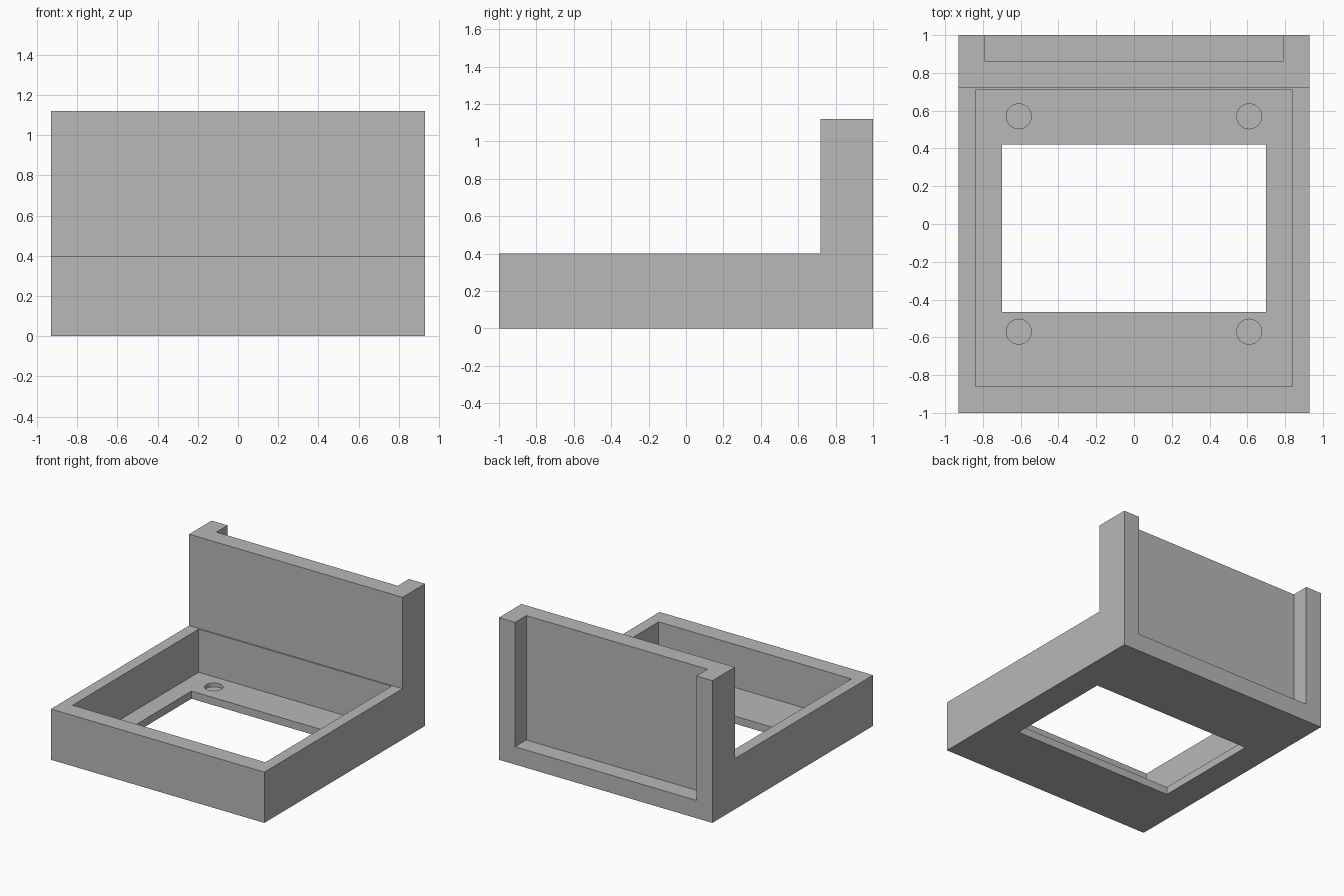
import bpy
import bmesh
from mathutils import Matrix

cube = bpy.data.objects.get("Cube")
if cube:
    bpy.data.objects.remove(cube, do_unlink=True)

# Single plain grey material
grey = bpy.data.materials.new("plain grey")
grey.use_nodes = True
colour = (0.48, 0.48, 0.48, 1)
grey.diffuse_color = colour
grey.node_tree.nodes["Principled BSDF"].inputs["Base Color"].default_value = colour

HALF_WIDTH = 0.93
RIM_Z, TOP_Z, FLOOR_Z = 0.4, 1.12, 0.06
OVER = 0.1  # how far cutters reach past open sides


def add_object(name, bm):
    bmesh.ops.recalc_face_normals(bm, faces=bm.faces)
    mesh = bpy.data.meshes.new(name)
    bm.to_mesh(mesh)
    bm.free()
    mesh.materials.append(grey)
    obj = bpy.data.objects.new(name, mesh)
    bpy.context.collection.objects.link(obj)
    return obj


def box(name, low, high):
    bm = bmesh.new()
    bmesh.ops.create_cube(bm, size=1)
    for v in bm.verts:
        v.co = [h if c > 0 else l for c, l, h in zip(v.co, low, high)]
    return add_object(name, bm)


def cylinder(name, x, y, bottom, top, radius):
    bm = bmesh.new()
    bmesh.ops.create_cone(bm, cap_ends=True, segments=48, radius1=radius,
                          radius2=radius, depth=top - bottom,
                          matrix=Matrix.Translation((x, y, (bottom + top) / 2)))
    return add_object(name, bm)


# L-shaped side profile extruded across the width: tray plus back wall
profile = [(-1, 0), (1, 0), (1, TOP_Z), (0.72, TOP_Z), (0.72, RIM_Z), (-1, RIM_Z)]
bm = bmesh.new()
side = bm.faces.new([bm.verts.new((-HALF_WIDTH, y, z)) for y, z in profile])
extruded = bmesh.ops.extrude_face_region(bm, geom=[side])["geom"]
bmesh.ops.translate(bm, vec=(2 * HALF_WIDTH, 0, 0),
                    verts=[g for g in extruded if isinstance(g, bmesh.types.BMVert)])
body = add_object("tray_with_back_wall", bm)

# Tray pocket, floor window and the open-topped recess in the back wall
cutters = [
    box("pocket_cutter", (-0.84, -0.86, FLOOR_Z), (0.84, 0.71, RIM_Z + OVER / 10)),
    box("window_cutter", (-0.7, -0.465, -OVER), (0.7, 0.42, 0.2)),
    box("back_recess_cutter", (-0.79, 0.86, 0.14), (0.79, 1 + OVER, TOP_Z + OVER)),
]
# The pocket cutter must not undercut the back wall
assert max(v.co.y for v in cutters[0].data.vertices) < 0.72

# Four shallow round sockets in the tray floor
for x in (-0.61, 0.61):
    for y in (-0.57, 0.57):
        cutters.append(cylinder("socket_cutter", x, y, 0.03, 0.2, 0.066))

for cutter in cutters:
    cutter.hide_render = True
    mod = body.modifiers.new(cutter.name, "BOOLEAN")
    mod.operation = "DIFFERENCE"
    mod.solver = "EXACT"
    mod.object = cutter

# Bake the cuts and remove the cutters
evaluated = body.evaluated_get(bpy.context.evaluated_depsgraph_get())
finished = bpy.data.meshes.new_from_object(evaluated)
body.modifiers.clear()
body.data = finished
for cutter in cutters:
    bpy.data.objects.remove(cutter, do_unlink=True)

# Keep one material slot on the finished body
body.data.materials.clear()
body.data.materials.append(grey)
for face in body.data.polygons:
    face.material_index = 0
    face.use_smooth = False
